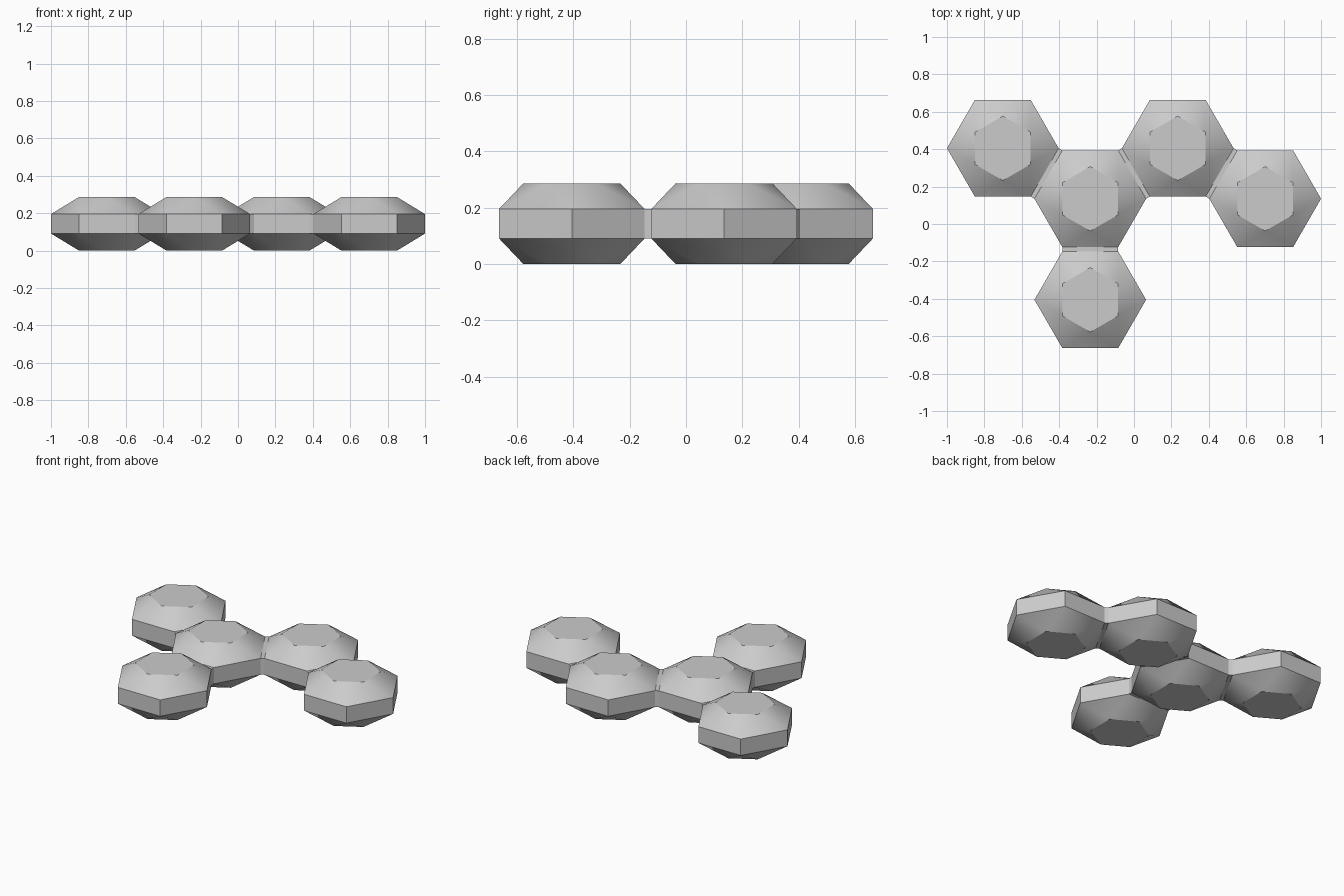
import bpy
import bmesh
from math import radians, cos, sin, pi, atan2
from mathutils import Vector

default = bpy.data.objects.get("Cube")
if default:
    bpy.data.objects.remove(default, do_unlink=True)

SPACING = 0.54           # distance between neighbouring cells
OUTER, CAP = 0.2985, 0.172
LEVELS = (0.0, 0.091, 0.195, 0.286)

grey = bpy.data.materials.new("plain grey")
grey.use_nodes = True
grey.diffuse_color = (0.6, 0.6, 0.6, 1)
grey.node_tree.nodes["Principled BSDF"].inputs["Base Color"].default_value = (0.6, 0.6, 0.6, 1)


def finish(bm, name, location, turn=0.0):
    bmesh.ops.recalc_face_normals(bm, faces=bm.faces)
    mesh = bpy.data.meshes.new(name)
    bm.to_mesh(mesh)
    bm.free()
    mesh.materials.append(grey)
    obj = bpy.data.objects.new(name, mesh)
    bpy.context.collection.objects.link(obj)
    obj.location = location
    obj.rotation_euler.z = turn
    return obj


def ring(bm, radius, z, offset):
    return [bm.verts.new((radius * cos(i * pi / 3 + offset),
                          radius * sin(i * pi / 3 + offset), z)) for i in range(6)]


def make_cell(name, centre):
    """Hexagonal drum whose caps are turned half a step and joined by triangles."""
    bm = bmesh.new()
    bottom = ring(bm, CAP, LEVELS[0], pi / 6)
    low = ring(bm, OUTER, LEVELS[1], 0)
    high = ring(bm, OUTER, LEVELS[2], 0)
    top = ring(bm, CAP, LEVELS[3], pi / 6)
    bm.faces.new(top)
    bm.faces.new(bottom)
    for i in range(6):
        j = (i + 1) % 6
        bm.faces.new((low[i], low[j], high[j], high[i]))
        for rim, cap in ((high, top), (low, bottom)):
            bm.faces.new((rim[i], rim[j], cap[i]))
            bm.faces.new((cap[i], rim[j], cap[j]))
    obj = finish(bm, name, centre)
    bpy.ops.object.select_all(action='DESELECT')
    obj.select_set(True)
    bpy.context.view_layer.objects.active = obj
    bpy.ops.object.shade_smooth_by_angle(angle=radians(30))


def make_bridge(name, a, b):
    """Thin slab filling the gap between the facing walls of two cells."""
    gap = SPACING - 2 * OUTER * cos(pi / 6)
    bm = bmesh.new()
    bmesh.ops.create_cube(bm, size=1)
    bmesh.ops.scale(bm, vec=(gap, OUTER, LEVELS[2] - LEVELS[1]), verts=bm.verts)
    mid = (a + b) / 2
    mid.z = (LEVELS[1] + LEVELS[2]) / 2
    finish(bm, name, mid, atan2(b.y - a.y, b.x - a.x))


# Cell centres: a zigzag row of four plus one in front
step = SPACING * cos(pi / 6)
half = SPACING / 2
cells = {
    "right_cell": Vector((-1.5 * step, 1.5 * half, 0)),
    "hub_cell": Vector((-0.5 * step, 0.5 * half, 0)),
    "inner_left_cell": Vector((0.5 * step, 1.5 * half, 0)),
    "left_cell": Vector((1.5 * step, 0.5 * half, 0)),
    "front_cell": Vector((-0.5 * step, -1.5 * half, 0)),
}
for name, centre in cells.items():
    make_cell(name, centre)

# Bridges between neighbours
for a, b in (("right_cell", "hub_cell"), ("hub_cell", "inner_left_cell"),
             ("inner_left_cell", "left_cell"), ("hub_cell", "front_cell")):
    make_bridge(a.replace("_cell", "") + "_to_" + b.replace("_cell", "") + "_bridge",
                cells[a], cells[b])
